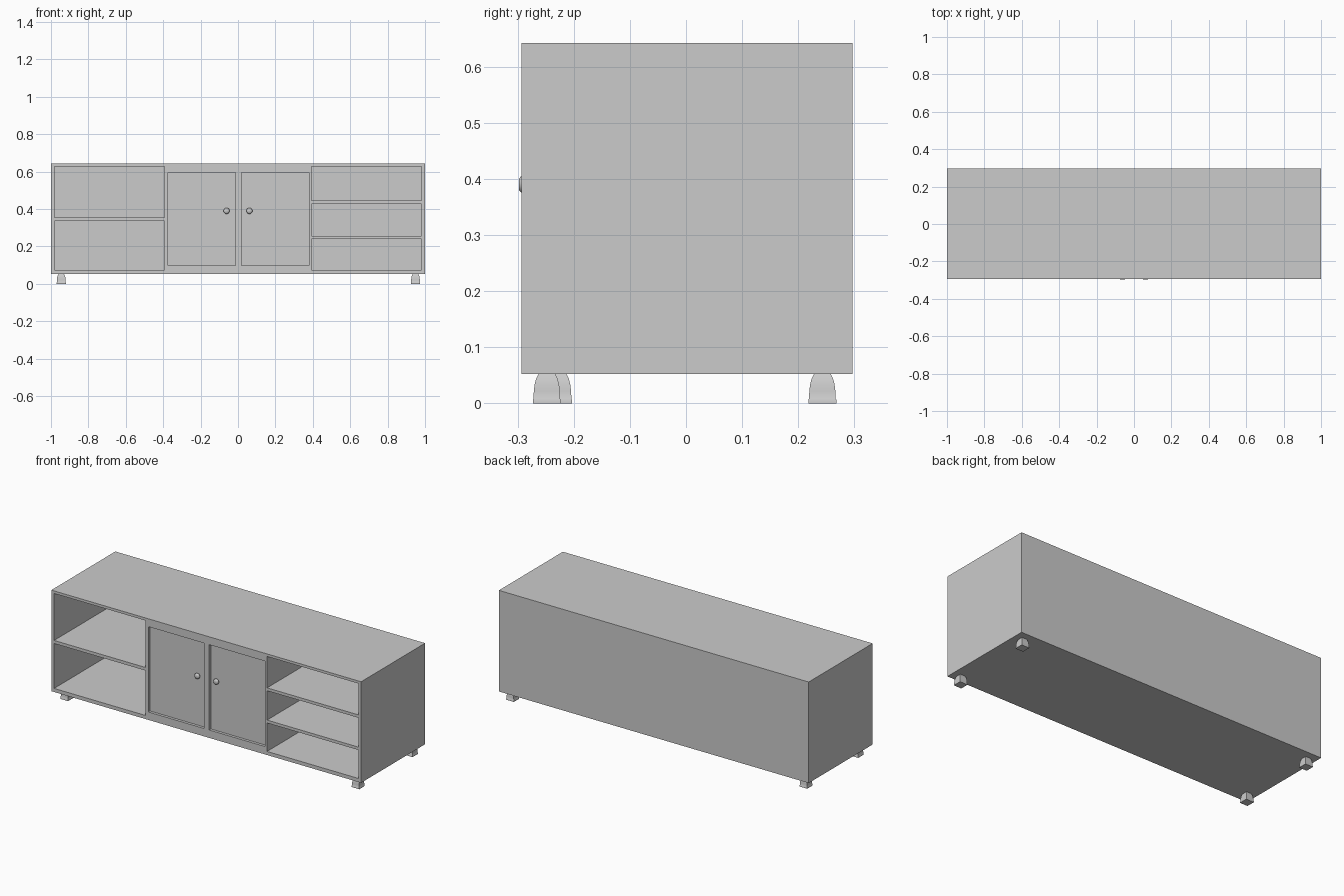
import bpy, bmesh, math

if "Cube" in bpy.data.objects:
    bpy.data.objects.remove(bpy.data.objects["Cube"])

F, B = -0.293, 0.297          # front and back planes of the cabinet
Z0, Z1 = 0.052, 0.642         # underside and top
IZ0, IZ1 = 0.073, 0.627       # inner opening heights
IX, DX = 0.982, 0.393         # inner side wall, divider outer face
T = 0.017                     # board thickness


def finish(name, bm):
    bmesh.ops.recalc_face_normals(bm, faces=bm.faces)
    me = bpy.data.meshes.new(name)
    bm.to_mesh(me)
    bm.free()
    ob = bpy.data.objects.new(name, me)
    bpy.context.collection.objects.link(ob)
    return ob


def box(name, x0, x1, y0, y1, z0, z1):
    bm = bmesh.new()
    bmesh.ops.create_cube(bm, size=1)
    for v in bm.verts:
        v.co.x = x1 if v.co.x > 0 else x0
        v.co.y = y1 if v.co.y > 0 else y0
        v.co.z = z1 if v.co.z > 0 else z0
    return finish(name, bm)


def loft(name, profile, sides, place):
    """Stack of regular rings (radius, height), capped at both ends."""
    bm = bmesh.new()
    rings = []
    for r, h in profile:
        ring = []
        for i in range(sides):
            a = 2 * math.pi * (i + 0.5) / sides
            ring.append(bm.verts.new(place(r * math.cos(a), r * math.sin(a), h)))
        rings.append(ring)
    for lo, hi in zip(rings, rings[1:]):
        for i in range(sides):
            j = (i + 1) % sides
            bm.faces.new((lo[i], lo[j], hi[j], hi[i]))
    bm.faces.new(rings[0])
    bm.faces.new(rings[-1])
    return finish(name, bm)


def smooth(ob, angle):
    bpy.ops.object.select_all(action='DESELECT')
    ob.select_set(True)
    bpy.context.view_layer.objects.active = ob
    bpy.ops.object.shade_smooth_by_angle(angle=math.radians(angle))


# Carcass
box("top_board", -1, 1, F, B, IZ1, Z1)
box("bottom_board", -1, 1, F, B, Z0, IZ0)
box("back_panel", -IX, IX, B - T, B, IZ0, IZ1)
for s, side in ((-1, "left"), (1, "right")):
    box(side + "_side", *sorted((s * IX, s)), F, B, IZ0, IZ1)
    box(side + "_divider", *sorted((s * DX, s * (DX - 0.013))), F, B - T, IZ0, IZ1)

# Shelves
box("left_shelf", -IX, -DX, F, B - T, 0.335, 0.353)
for name, z in (("right_lower_shelf", 0.239), ("right_upper_shelf", 0.427)):
    box(name, DX, IX, F, B - T, z, z + T)

# Doors: recessed panel inside a flush frame
REC = F + 0.016
PZ0, PZ1 = 0.098, 0.596
for name, x0, x1, p0, p1 in (("left_door", -0.380, 0, -0.374, -0.013),
                             ("right_door", 0, 0.380, 0.019, 0.3795)):
    yb = REC + 0.012
    box(name + "_panel", p0, p1, REC, yb, PZ0, PZ1)
    box(name + "_stile_a", x0, p0, F, yb, IZ0, IZ1)
    box(name + "_stile_b", p1, x1, F, yb, IZ0, IZ1)
    box(name + "_bottom_rail", p0, p1, F, yb, IZ0, PZ0)
    box(name + "_top_rail", p0, p1, F, yb, PZ1, IZ1)

# Turned door knobs
knob = [(0.009, 0), (0.008, 0.006), (0.016, 0.009), (0.0165, 0.013),
        (0.014, 0.018), (0.010, 0.021)]
for name, x in (("left_knob", -0.061), ("right_knob", 0.061)):
    smooth(loft(name, knob, 12, lambda a, b, h, x=x: (x + a, REC - h, 0.39 + b)), 40)

# Square tapered feet with a small base rim
foot = [(0.025, 0), (0.025, 0.006), (0.0238, 0.008), (0.0232, 0.022),
        (0.0215, 0.035), (0.019, 0.044), (0.015, Z0)]
foot = [(w * math.sqrt(2), h) for w, h in foot]
for name, x, y in (("front_left_foot", -0.945, -0.228),
                   ("front_right_foot", 0.949, -0.248),
                   ("back_left_foot", -0.945, 0.243),
                   ("back_right_foot", 0.949, 0.243)):
    smooth(loft(name, foot, 4, lambda a, b, h, x=x, y=y: (x + a, y + b, h)), 35)
